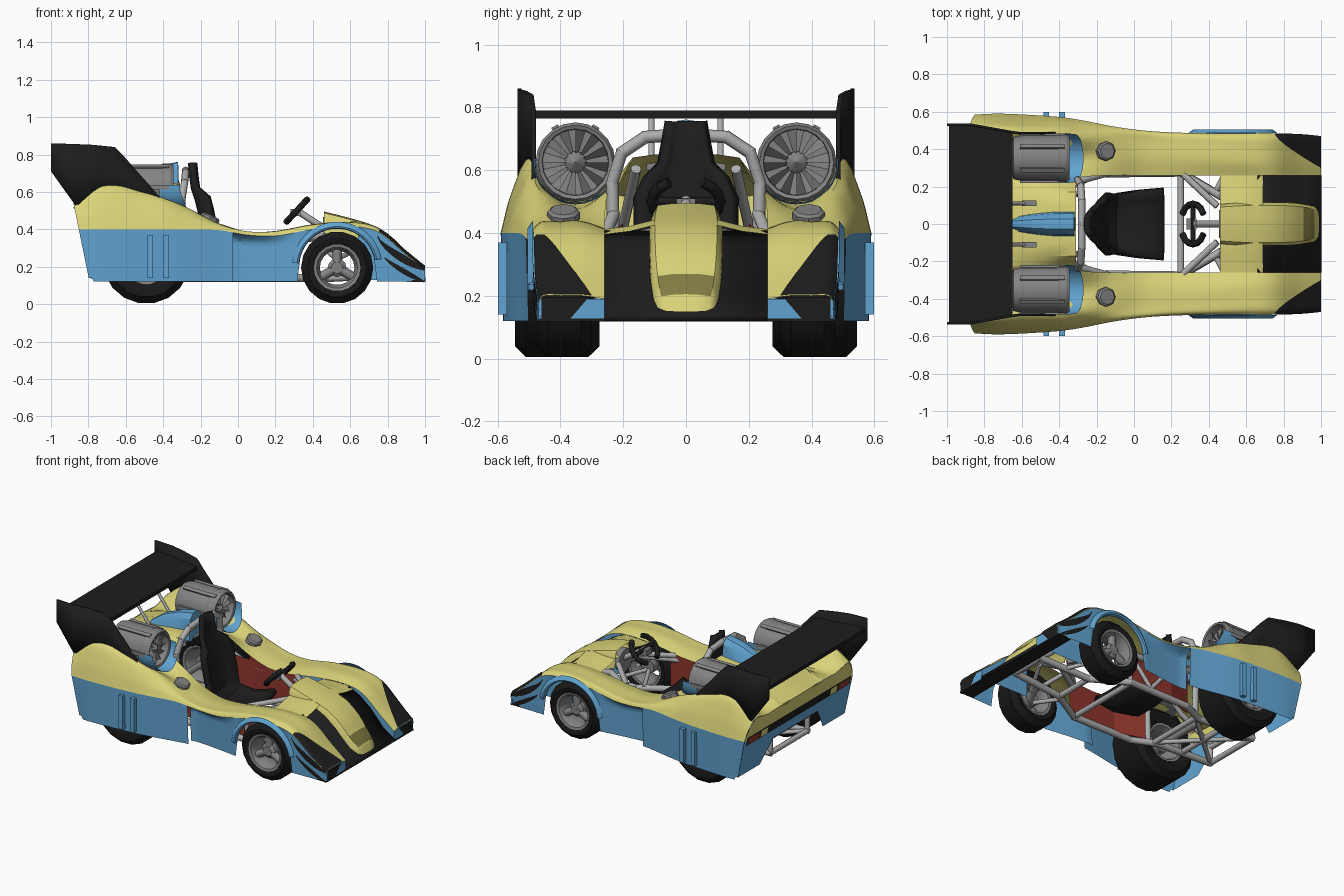
import bpy, math
from mathutils import Vector, Matrix

if "Cube" in bpy.data.objects:
    bpy.data.objects.remove(bpy.data.objects["Cube"])

def mat(name, c):
    m = bpy.data.materials.new(name)
    m.diffuse_color = (*c, 1)
    m.use_nodes = True
    m.node_tree.nodes["Principled BSDF"].inputs["Base Color"].default_value = m.diffuse_color
    return m
YEL = mat("yellow", (.70, .65, .19)); BLU = mat("blue", (.12, .37, .64)); BLK = mat("black", (.012, .012, .012))
TUBE = mat("light_grey", (.42, .42, .42)); GRY = mat("mid_grey", (.23, .23, .23)); RED = mat("red", (.28, .035, .025))
OLV = mat("olive", (.22, .2, .055)); RUB = mat("rubber", (.009, .009, .009))

def add_mirror(ob):
    m = ob.modifiers.new("mirror", 'MIRROR'); m.use_axis = (False, True, False)

def mesh(name, verts, faces, mats, rule=None, mirror=False, thick=0, angle=35):
    me = bpy.data.meshes.new(name)
    me.from_pydata([tuple(v) for v in verts], [], faces)
    for m in (mats if isinstance(mats, list) else [mats]):
        me.materials.append(m)
    if rule:
        for p in me.polygons:
            p.material_index = rule(p.center)
    me.shade_smooth()
    me.set_sharp_from_angle(angle=math.radians(angle))
    ob = bpy.data.objects.new(name, me)
    bpy.context.collection.objects.link(ob)
    if thick:
        s = ob.modifiers.new("thickness", 'SOLIDIFY'); s.thickness = thick; s.offset = 0
    if mirror:
        add_mirror(ob)
    return ob

def grid(name, rows, mats, **kw):
    n = len(rows[0])
    f = [(i*n+j, i*n+j+1, (i+1)*n+j+1, (i+1)*n+j) for i in range(len(rows)-1) for j in range(n-1)]
    return mesh(name, [p for r in rows for p in r], f, mats, **kw)

def lathe(name, prof, axis, c, mats, segs=20, a0=0, a1=360, **kw):
    rows = []
    for i in range(segs+1):
        a = math.radians(a0+(a1-a0)*i/segs)
        rows.append([Vector(c)+(Vector((h, r*math.cos(a), r*math.sin(a))) if axis == 'x'
                     else Vector((r*math.cos(a), h, r*math.sin(a)))) for h, r in prof])
    return grid(name, rows, mats, **kw)

def slab(name, poly, y0, y1, mats, **kw):
    # polygon in x-z extruded across y
    n = len(poly)
    v = [(x, y0, z) for x, z in poly]+[(x, y1, z) for x, z in poly]
    f = [tuple(range(n)), tuple(range(2*n-1, n-1, -1))]+[(i, i+n, (i+1) % n+n, (i+1) % n) for i in range(n)]
    return mesh(name, v, f, mats, **kw)

def box(name, x0, x1, y0, y1, z0, z1, m, **kw):
    return slab(name, [(x0, z0), (x1, z0), (x1, z1), (x0, z1)], y0, y1, m, **kw)

def tube(name, pts, r=.02, m=TUBE, mirror=True, n=8):
    v, f = [], []
    for a, b in zip(pts, pts[1:]):
        a, b = Vector(a), Vector(b)
        d = (b-a).normalized()
        q = d.to_track_quat('Z', 'Y')
        o = len(v)
        for c in (a-d*r*.4, b+d*r*.4):
            v += [c+q @ Vector((r*math.cos(2*math.pi*k/n), r*math.sin(2*math.pi*k/n), 0)) for k in range(n)]
        f += [(o+k, o+(k+1) % n, o+n+(k+1) % n, o+n+k) for k in range(n)]
        f += [tuple(range(o+n-1, o-1, -1)), tuple(range(o+n, o+2*n))]
    return mesh(name, v, f, m, mirror=mirror, angle=50)

def spline(keys, x):
    i = max(0, min(len(keys)-2, sum(k[0] <= x for k in keys)-1))
    def tan(j):
        a, b = keys[max(j-1, 0)], keys[min(j+1, len(keys)-1)]
        return [(q-p)/(b[0]-a[0]) for p, q in zip(a, b)]
    a, b, ma, mb = keys[i], keys[i+1], tan(i), tan(i+1)
    h = b[0]-a[0]; t = (x-a[0])/h
    return [(2*t**3-3*t*t+1)*p+(t**3-2*t*t+t)*h*u+(3*t*t-2*t**3)*q+(t**3-t*t)*h*w
            for p, q, u, w in zip(a, b, ma, mb)][1:]

# body stations: x, outer y, seam z, crown z, crown y, middle z, inner z, inner y
KEYS = [(-.88, .585, .40, .54, .50, .51, .52, .22), (-.72, .59, .40, .64, .49, .51, .57, .22),
        (-.5, .58, .40, .60, .48, .50, .57, .22), (-.38, .57, .40, .56, .48, .48, .56, .22),
        (-.28, .555, .40, .52, .46, .47, .52, .25), (-.1, .52, .395, .43, .45, .43, .42, .26),
        (.05, .50, .37, .387, .44, .387, .37, .26), (.2, .49, .365, .39, .43, .39, .37, .26),
        (.4, .485, .40, .425, .42, .425, .40, .26), (.6, .485, .415, .437, .40, .437, .415, .26),
        (.75, .485, .385, .405, .40, .405, .39, .26), (.9, .48, .262, .28, .40, .28, .27, .26),
        (1.0, .47, .18, .20, .40, .20, .19, .26)]

def rake(x, z):   # rear end leans forward towards the bottom
    return x+.08*max(0, (-.72-x)/.16)*(.54-z)/.39

def section(x):
    yo, zs, zc, yc, zm, zi, yi = spline(KEYS, x)
    return [(0, yo, zs), (1, (yo+yc)/2+.015, (zs+zc)/2+.01), (2, yc, zc), (3, (yc+yi)/2, zm), (4, yi, zi)]

def top_pts(x):
    return [(rake(x, z), y, z) for y, z in (spline(section(x), k/4) for k in range(17))]

def side_pts(x, inset=0):
    yo, zs = spline(KEYS, x)[:2]
    zb = .14 if x < -.84 else .12
    if abs(x-.53) < .203:
        zb = min(zs-.005, .2+math.sqrt(.203**2-(x-.53)**2))
    d = inset*max(0, 1-max(0, x)/.32)
    return [(rake(x, z), yo-.008*(1-k/12)-d*min(1, (zs-z)/.03), z) for k in range(13) for z in [zb+(zs-zb)*k/12]]

XS = [-.88+1.88*i/110 for i in range(111)]
grid("upper_body", [top_pts(x) for x in XS], YEL, mirror=True)
grid("rear_side_panel", [side_pts(x) for x in XS if x < -.01], BLU, mirror=True)
grid("front_side_panel", [side_pts(x, .055) for x in XS if x > -.05], BLU, mirror=True)
def inner_wall(name, x0, x1, m):
    grid(name, [[(x, yi, zi), (x, yi, .13)] for x in XS if x0 < x < x1 for zi, yi in [spline(KEYS, x)[5:7]]], m, mirror=True)
inner_wall("cockpit_side_wall", -.1, .30, RED)
inner_wall("fender_inner_wall", .64, 1.01, BLU)
grid("cockpit_corner_panel", [[(-.06, .26, .14), (-.06, .26, .39)], [(-.26, .20, .14), (-.26, .20, .43)]], RED, mirror=True)

# painted black fender tips and side crescents as thin plates
rows = []
for i in range(13):
    t = i/12
    x, yin = .755+.245*t, .475-.175*t**.8
    sec = section(x)
    s1 = next(k/60 for k in range(241) if spline(sec, k/60)[0] <= yin or k == 240)
    rows.append([(x, y, z+.004) for y, z in (spline(sec, s1*k/8) for k in range(9))])
grid("fender_tip_stripe", rows, BLK, mirror=True)
for dz, w0, t0 in ((0, .024, .0), (.065, .016, .15)):
    rows = []
    for i in range(15):
        t = t0+(1-t0)*i/14
        x = .745+.25*t
        zc, w = .365-.18*t**.65-dz, w0*math.sin(math.pi*(.08+.84*i/14))
        rows.append([(x, spline(KEYS, x)[0]+.003, zc+s*w) for s in (-1, 1)])
    grid("side_crescent", rows, BLK, mirror=True)

# fender front faces and lip
box("fender_front_blue", .985, .998, .26, .47, .12, .19, BLU, mirror=True)
mesh("fender_front_black", [(1, .31, .195), (1, .46, .195), (1, .46, .125), (1, .37, .125)], [(0, 1, 2, 3)], BLK, mirror=True)
box("front_lip", .90, 1.0, -.47, .47, .118, .128, BLK)
grid("front_grille_panel", [[(x, -.26, z), (x, .26, z)] for x, z in
     ((.66, .405), (.74, .365), (.82, .30), (.92, .19), (1, .14), (1, .12))], BLK, thick=.006)

# cowl and nose
grid("front_cowl", [[(x, .262, z), (x, .18, z+.01), (x, .1, z+.03), (x, 0, z+.03)]
     for x, z in ((.46, .405), (.55, .412), (.64, .412), (.69, .395))], YEL, mirror=True)
NOSE = [(.46, .49, .105), (.6, .455, .115), (.75, .405, .115), (.85, .33, .112), (.905, .265, .105), (.965, .20, .092),
        (.985, .155, .075), (.998, .128, .05)]
NX = [.46, .53, .6, .68, .75, .8, .85, .88, .905, .935, .965, .975, .985, .998]
grid("nose", [[(x, w*1.05, max(z-.12, .122)), (x, w, max(z-.03, .124)), (x, w*.86, z-.002), (x, w*.4, z+.004), (x, 0, z+.005)]
     for x in NX for z, w in [spline(NOSE, x)]], [YEL, OLV],
     rule=lambda c: 1 if .905 < c.x < .965 and c.y < .088 else 0, mirror=True)

# rear deck and spine
grid("rear_deck", [[(x, .225, spline(KEYS, x)[5]), (x, .17, z-.01), (x, .1, z), (x, 0, z)]
     for x, z in ((-.88, .52), (-.72, .58), (-.6, .61), (-.45, .635), (-.31, .65))], YEL, mirror=True)
grid("spine_fairing", [[(x, w*1.3, .58), (x, w, z-.03), (x, w*.5, z), (x, 0, z+.004)]
     for x, z, w in ((-.65, .615, .03), (-.55, .685, .045), (-.43, .735, .055), (-.32, .757, .055), (-.315, .60, .055))], BLU, mirror=True)

# rear panel with notch, light strip and lights
def rear(name, yz, m, off=0):
    mesh(name, [(rake(-.88, z)-off, y, z) for y, z in yz], [tuple(range(len(yz)))], m, mirror=True)
rear("rear_upper_panel", [(.586, .40), (.555, .48), (.50, .54), (.36, .512), (.22, .52), (0, .52), (0, .40)], YEL)
rear("rear_lower_panel", [(.584, .40), (.577, .14), (.34, .14), (.24, .29), (0, .29), (0, .40)], BLU)
rear("light_strip", [(.56, .36), (.56, .42), (0, .42), (0, .36)], BLK, .004)
rear("tail_light", [(.545, .368), (.545, .412), (.43, .412), (.43, .368)], RED, .008)
rear("indicator_light", [(.41, .368), (.41, .412), (.34, .412), (.34, .368)], YEL, .008)

# side vents, wheel arch flare, filler caps
for x in (-.485, -.40):
    box("side_vent", x, x+.03, .57, .598, .14, .37, BLU, mirror=True)
lathe("arch_flare", [(.48, .203), (.50, .206), (.505, .215), (.487, .24)], 'y', (.53, 0, .2), BLU, 24, 10, 175, mirror=True)
cap = lathe("filler_cap", [(-.02, .052), (.01, .052), (.018, .042), (.018, 0)], 'x', (0, 0, 0), GRY, 8)
cap.data.transform(Matrix.Translation((-.15, .39, .458)) @ Matrix.Rotation(math.radians(-65), 4, 'Y'))
add_mirror(cap)

# engines with blades, ribs and blue scoops
EC = (0, .352, .625)
lathe("engine", [(-.63, 0), (-.63, .085), (-.65, .09), (-.645, .112), (-.60, .122), (-.41, .122), (-.40, .127), (-.36, .127),
      (-.345, .118), (-.35, .106), (-.40, .104), (-.41, 0)], 'x', EC, GRY, 20, mirror=True, angle=25)
lathe("engine_hub", [(-.41, .035), (-.39, .035), (-.36, 0)], 'x', EC, GRY, 12, mirror=True)
for i in range(12):
    a = math.radians(30*i)
    b = [Vector(EC)+Vector((x, r*math.cos(a+d), r*math.sin(a+d))) for x, r, d in
         ((-.375, .03, 0), (-.375, .105, 0), (-.40, .105, .3), (-.40, .03, .3))]
    mesh("engine_blade", b, [(0, 1, 2, 3)], GRY, mirror=True)
    if i % 2:
        rib = box("engine_rib", -.61, -.37, -.012, .012, .118, .133, GRY)
        rib.data.transform(Matrix.Translation(EC) @ Matrix.Rotation(a, 4, 'X'))
        add_mirror(rib)
rows = []
for i in range(17):   # scoop wraps under the intake, longest at its lower middle
    a = math.radians(-185+190*i/16)
    e = .5+.5*abs(math.sin(a))
    rows.append([Vector(EC)+Vector((x, r*math.cos(a), r*math.sin(a))) for x, r in ((-.42, .13), (-.36, .134), (-.36+.09*e, .128))])
grid("engine_scoop", rows, BLU, mirror=True)

# rear wing with end plates that flare outwards to the back
def flare(x):
    return .485+.045*min(1, max(0, (-.62-x)/.25))
WX = (-.99, -.87, -.75, -.65)
for z in (.765, .79):
    grid("wing_surface", [[(x, -flare(x), z), (x, flare(x), z)] for x in WX], BLK)
for x in (-.99, -.65):
    grid("wing_edge", [[(x, s*flare(x), z) for s in (-1, 1)] for z in (.765, .79)], BLK)
PL = [(-1, .71, .86), (-.87, .53, .856), (-.78, .545, .852), (-.66, .56, .84), (-.61, .555, .79), (-.40, .53, .55)]
grid("wing_endplate", [[(x, flare(x), a+(b-a)*k/2) for k in range(3)] for x, a, b in PL], BLK, thick=.014, mirror=True)
tube("wing_strut", [(-.55, .11, .60), (-.60, .11, .64), (-.70, .11, .77)], .010)
box("wing_strut_foot", -.60, -.52, .095, .125, .60, .635, GRY, mirror=True)

# seat
SEAT = [(.16, .25, .19), (.02, .215, .175), (-.1, .205, .155), (-.15, .26, .15), (-.175, .38, .155), (-.2, .50, .155),
        (-.215, .56, .125), (-.235, .62, .08), (-.245, .69, .068), (-.25, .755, .056)]
rows = []
for i, (x, z, w) in enumerate(SEAT):
    a, b = SEAT[max(i-1, 0)], SEAT[min(i+1, len(SEAT)-1)]
    d = Vector((b[0]-a[0], 0, b[1]-a[1])).normalized()
    up = Vector((-d.z, 0, d.x)) * -(.06 if 1 < i < 7 else .02)   # side bolsters lean towards the driver
    rows.append([Vector((x, s*w, z))+up*k for s, k in ((-1, 1), (-.75, .3), (-.5, 0), (0, 0), (.5, 0), (.75, .3), (1, 1))])
grid("seat", rows, BLK, thick=.035, angle=25)

# steering wheel, column, instrument
C, V = Vector((.315, 0, .50)), Vector((.68, 0, .73))
tube("steering_grip", [C+V*(.085*math.sin(a))+Vector((0, .03+.078*math.cos(a), 0)) for a in (k*.4 for k in range(-3, 4))], .017, BLK)
tube("steering_bar", [C+Vector((0, -.1, 0)), C+Vector((0, .1, 0))], .014, BLK, mirror=False)
box("steering_hub", .28, .335, -.03, .03, .47, .51, GRY)
tube("steering_column", [C, (.50, 0, .38)], .018, mirror=False)
lathe("instrument_disc", [(.46, 0), (.455, .075), (.49, .075), (.49, 0)], 'x', (0, 0, .39), GRY, 16)

# tube frame
tube("lower_rail", [(-.78, .2, .16), (-.35, .2, .14), (-.2, .27, .14), (.25, .275, .14), (.48, .14, .14), (.85, .12, .16)], .022)
tube("upper_rail", [(-.3, .23, .46), (-.12, .28, .34), (.24, .28, .34), (.46, .15, .36), (.66, .14, .32), (.85, .12, .16)])
tube("cockpit_brace", [(-.05, .28, .33), (.1, .28, .15), (.26, .275, .34), (.26, .275, .14)], .014)
tube("dash_brace", [(.27, .26, .37), (.44, .10, .40)], .018)
tube("roll_hoop", [(-.30, .225, .14), (-.30, .235, .56), (-.285, .205, .655), (-.28, .13, .705), (-.28, 0, .715)], .02)
tube("hoop_stay", [(-.3, .16, .60), (-.55, .2, .42), (-.78, .2, .30), (-.78, .2, .16)], .017)
for x, w, z in ((-.78, .2, .16), (-.78, .2, .27), (-.55, .2, .15), (-.33, .2, .14), (.25, .275, .14), (.48, .14, .14), (.85, .12, .16)):
    tube("cross_bar", [(x, -w, z), (x, w, z)], .018, mirror=False)
tube("rear_diagonal", [(-.78, .2, .16), (-.55, 0, .15), (-.33, .2, .14)], .015)
tube("rear_axle", [(-.49, -.4, .235), (-.49, .4, .235)], .022, GRY, mirror=False)
tube("front_wishbone", [(.43, .16, .15), (.53, .36, .17), (.66, .13, .15)], .014)
tube("front_upper_wishbone", [(.46, .14, .3), (.53, .36, .24), (.64, .14, .3)], .014)

# wheels
def wheel(pos, x, R, rr, y0, y1):
    c = (x, 0, R+.002)
    lathe(pos+"_tyre", [(y0+.012, rr), (y0, rr+.02), (y0, R-.035), (y0+.035, R), (y1-.035, R), (y1, R-.035), (y1, rr+.02), (y1-.012, rr)],
          'y', c, RUB, 18, mirror=True)
    lathe(pos+"_rim", [(y0+.01, rr), (y0+.012, rr*.88), (y0+.05, rr*.74), (y1-.05, rr*.74), (y1-.012, rr*.88), (y1-.008, rr), (y1-.02, rr)],
          'y', c, GRY, 18, mirror=True)
    lathe(pos+"_hub", [(y0+.04, 0), (y0+.04, rr*.4), (y1-.05, rr*.4), (y1-.035, rr*.25), (y1-.035, 0)], 'y', c, GRY, 12, mirror=True)
    ym = (y0+y1)/2+.03
    for k in range(3):
        a = math.radians(90+120*k)
        tube(pos+"_spoke", [(x, ym, c[2]), (x+rr*.75*math.cos(a), ym, c[2]+rr*.75*math.sin(a))], rr*.2, GRY)
wheel("front", .53, .193, .125, .30, .475)
wheel("rear", -.49, .235, .13, .275, .545)
